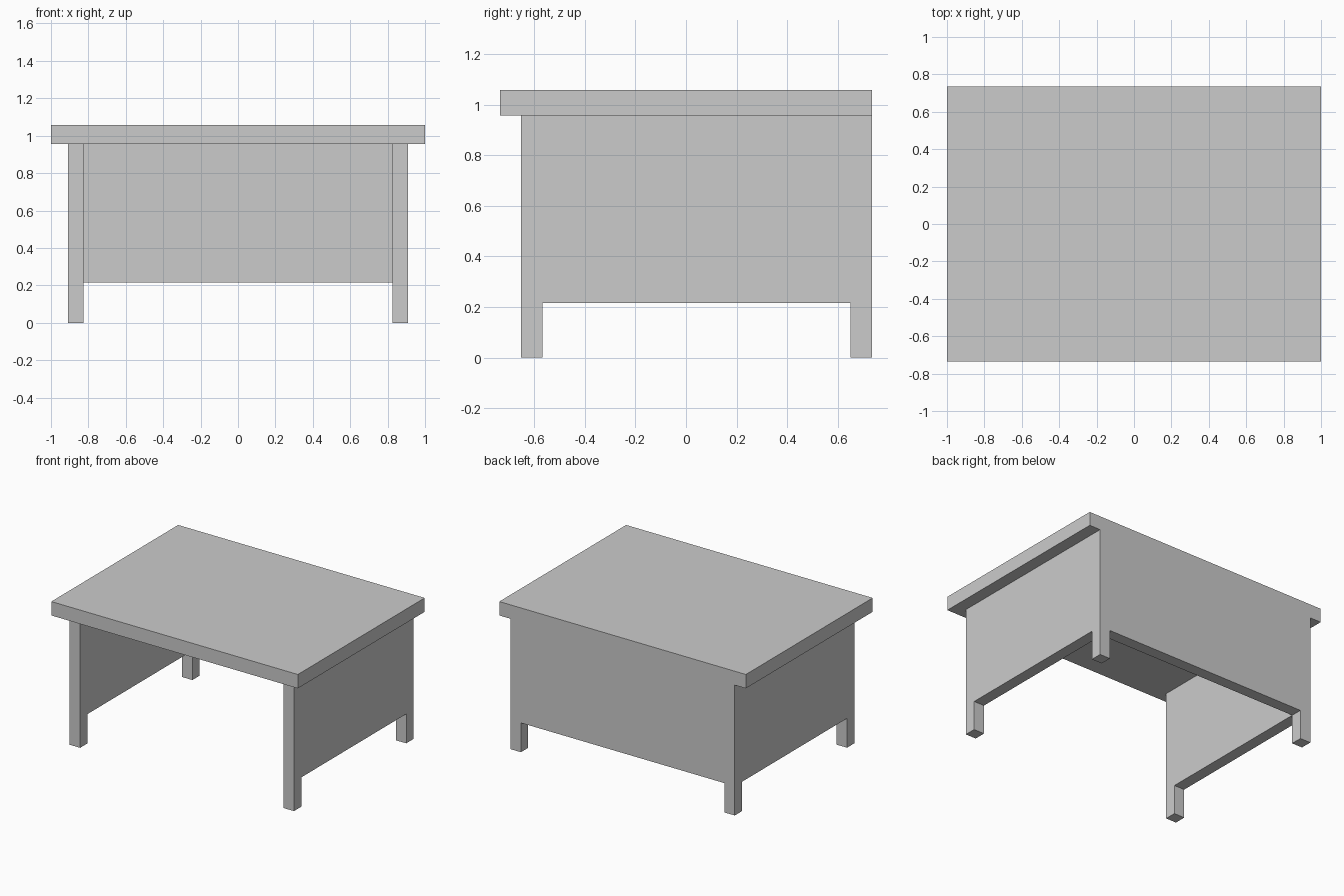
import bpy

if "Cube" in bpy.data.objects:
    bpy.data.objects.remove(bpy.data.objects["Cube"])


def box(name, x, y, z):
    """Box spanning the given (min, max) ranges."""
    bpy.ops.mesh.primitive_cube_add(size=1, location=[sum(r) / 2 for r in (x, y, z)])
    obj = bpy.context.object
    obj.name = name
    obj.scale = [r[1] - r[0] for r in (x, y, z)]
    bpy.ops.object.transform_apply(location=False, rotation=False, scale=True)
    return obj


TOP_Z, UNDER_Z, PANEL_Z = 1.058, 0.956, 0.215
BACK, FRONT = 0.735, -0.651          # outer leg faces along y
OUTER, THICK = 0.91, 0.085           # outer leg face along x, leg width
INNER = OUTER - THICK

# Table top, flush with the back panel
box("desk_top", (-1, 1), (-BACK, BACK), (UNDER_Z, TOP_Z))

# Legs and side panels on both sides
for side, s in (("left", -1), ("right", 1)):
    x = sorted((s * INNER, s * OUTER))
    box(f"{side}_front_leg", x, (FRONT, FRONT + THICK), (0, UNDER_Z))
    box(f"{side}_back_leg", x, (BACK - THICK, BACK), (0, UNDER_Z))
    box(f"{side}_panel", x, (FRONT + THICK, BACK - THICK), (PANEL_Z, UNDER_Z))

# Back panel between the back legs
box("back_panel", (-INNER, INNER), (BACK - THICK, BACK), (PANEL_Z, UNDER_Z))
